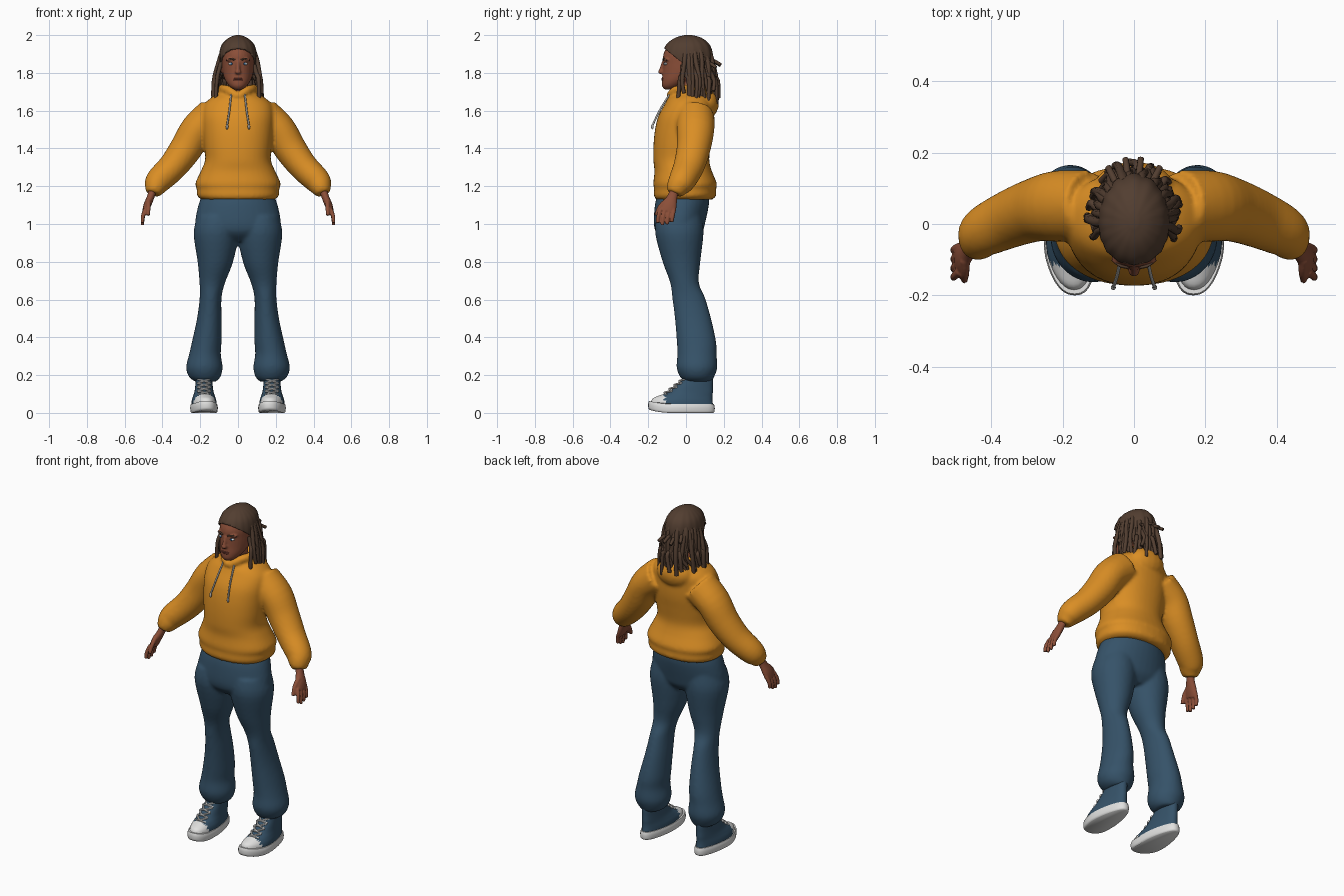
import bpy, bmesh, math, random
from mathutils import Vector, Matrix

random.seed(4)
cube = bpy.data.objects.get("Cube")
if cube:
    bpy.data.objects.remove(cube, do_unlink=True)


def material(name, *rgb):
    mat = bpy.data.materials.new(name)
    mat.use_nodes = True
    colour = (*rgb, 1)
    mat.diffuse_color = colour
    shader = next(n for n in mat.node_tree.nodes if n.type == 'BSDF_PRINCIPLED')
    shader.inputs["Base Color"].default_value = colour
    shader.inputs["Roughness"].default_value = 0.8
    return mat


ORANGE = material("orange_fleece", 0.70, 0.27, 0.018)
DENIM = material("blue_cloth", 0.036, 0.085, 0.14)
SKIN = material("brown_skin", 0.26, 0.078, 0.04)
HAIR = material("dark_brown_hair", 0.085, 0.048, 0.03)
WHITE = material("white_rubber", 0.75, 0.75, 0.74)
CORD = material("grey_cord", 0.45, 0.44, 0.42)
LIPS = material("lip_brown", 0.19, 0.05, 0.035)
IRIS = material("blue_iris", 0.04, 0.14, 0.3)


def spline(points, steps=4):
    """Smoothly resample a list of number tuples."""
    out, last = [], len(points) - 1
    for i in range(last):
        near = points[max(i - 1, 0)], points[i], points[i + 1], points[min(i + 2, last)]
        for k in range(steps):
            t = k / steps
            out.append([0.5 * (2 * q + (r - p) * t + (2 * p - 5 * q + 4 * r - s) * t ** 2
                               + (3 * q - p - 3 * r + s) * t ** 3) for p, q, r, s in zip(*near)])
    return out + [list(points[-1])]


def loft(bm, rings, n=24, follow=False, power=1.0, side=1):
    """Skin rings of (x, y, z, x radius, y radius); follow turns them along the path."""
    rings = spline(rings)
    centres = [Vector((side * r[0], r[1], r[2])) for r in rings]
    loops = []
    for i, (c, r) in enumerate(zip(centres, rings)):
        t, v = Vector((0, 0, 1)), Vector((0, 1, 0))
        if follow:
            t = (centres[min(i + 1, len(rings) - 1)] - centres[max(i - 1, 0)]).normalized()
            if abs(t.y) > 0.95:
                v = Vector((0, 0, 1))
            v = (v - t * v.dot(t)).normalized()
        u = v.cross(t)
        loop = []
        for k in range(n):
            a = math.tau * k / n
            cx, cy = (math.copysign(abs(f) ** power, f) for f in (math.cos(a), math.sin(a)))
            loop.append(bm.verts.new(c + u * cx * r[3] + v * cy * r[4]))
        loops.append(loop)
    for low, high in zip(loops, loops[1:]):
        for k in range(n):
            bm.faces.new((low[k], low[(k + 1) % n], high[(k + 1) % n], high[k]))
    bm.faces.new(loops[0])
    bm.faces.new(loops[-1])


def tube(bm, points, radius, n=8, tip=1.0, side=1):
    last = len(points) - 1
    sizes = [radius * (1 + (tip - 1) * i / last) for i in range(last + 1)]
    loft(bm, [(*p, s, s) for p, s in zip(points, sizes)], n, True, side=side)


def ball(bm, centre, size, side=1):
    place = Matrix.Translation((side * centre[0], centre[1], centre[2]))
    bmesh.ops.create_uvsphere(bm, u_segments=16, v_segments=10, radius=1,
                              matrix=place @ Matrix.Diagonal((*size, 1)))


def finish(name, bm, *mats, voxel=0, smooth=4):
    """Turn a bmesh into an object, optionally fusing its volumes."""
    bmesh.ops.recalc_face_normals(bm, faces=bm.faces)
    mesh = bpy.data.meshes.new(name)
    bm.to_mesh(mesh)
    bm.free()
    ob = bpy.data.objects.new(name, mesh)
    bpy.context.scene.collection.objects.link(ob)
    for m in mats:
        mesh.materials.append(m)
    if voxel:
        fuse = ob.modifiers.new("fuse", 'REMESH')
        fuse.mode, fuse.voxel_size, fuse.use_smooth_shade = 'VOXEL', voxel, True
        relax = ob.modifiers.new("relax", 'SMOOTH')
        relax.factor, relax.iterations = 0.5, smooth
    else:
        bpy.ops.object.select_all(action='DESELECT')
        ob.select_set(True)
        bpy.context.view_layer.objects.active = ob
        bpy.ops.object.shade_smooth_by_angle(angle=math.radians(50))
    return ob


# Hoodie: body, sleeves, collar and hood
bm = bmesh.new()
loft(bm, [(0, -.01, 1.13, .195, .15), (0, -.005, 1.15, .217, .165), (0, -.005, 1.185, .218, .164),
          (0, -.005, 1.215, .226, .168), (0, -.015, 1.28, .197, .152), (0, -.025, 1.34, .174, .148),
          (0, -.02, 1.42, .18, .152), (0, -.01, 1.5, .187, .154), (0, 0, 1.57, .19, .147),
          (0, .015, 1.63, .18, .13), (0, .02, 1.67, .14, .11), (0, .03, 1.7, .085, .075)], 40, power=.9)
for s in (1, -1):
    loft(bm, [(.13, .05, 1.57, .1, .1), (.215, .05, 1.5, .09, .1), (.275, .04, 1.4, .086, .09),
              (.345, .015, 1.305, .077, .082), (.418, -.02, 1.232, .07, .072),
              (.438, -.045, 1.195, .058, .06), (.45, -.06, 1.16, .038, .042)], follow=True, side=s)
    tube(bm, [(0, -.085, 1.672), (.045, -.06, 1.705), (.078, 0, 1.715), (.07, .07, 1.71),
              (0, .11, 1.7)], .023, 12, 1.2, s)
ball(bm, (0, .11, 1.64), (.11, .065, .08))
finish("hoodie", bm, ORANGE, voxel=.01)

# Drawstrings with knotted ends
bm = bmesh.new()
for s in (1, -1):
    tube(bm, [(.036, -.085, 1.69), (.046, -.14, 1.6), (.058, -.178, 1.52)], .005, side=s)
    ball(bm, (.058, -.178, 1.515), (.007, .007, .014), s)
finish("drawstrings", bm, CORD)

# Trousers: hips and two legs
bm = bmesh.new()
loft(bm, [(0, -.03, .91, .1, .08), (0, -.035, .95, .21, .12), (0, -.035, 1.0, .228, .135),
          (0, -.022, 1.1, .21, .143), (0, -.015, 1.16, .185, .135)], 36)
for s in (1, -1):
    loft(bm, [(.11, -.035, 1.04, .105, .12), (.115, -.035, .95, .12, .128), (.12, -.024, .8, .094, .1),
              (.136, -.008, .69, .068, .076), (.145, .014, .61, .058, .087), (.152, .037, .5, .065, .096),
              (.165, .055, .38, .078, .104), (.175, .058, .31, .084, .104), (.178, .058, .24, .097, .108),
              (.176, .059, .19, .083, .09), (.172, .065, .165, .055, .07)], 28, side=s)
finish("trousers", bm, DENIM, voxel=.01)


# Shoes: rubber sole, canvas upper with white toe cap, laces
def shape_shoe(bm, s):
    """Narrow the heel, lift the toe and set the shoe in place."""
    for v in bm.verts:
        v.co.x *= 1 - .22 * min(max((v.co.y + .04) / .15, 0), 1)
        lift = max(0, (-v.co.y - .08) / .12)
        v.co.z += .018 * lift ** 2
        v.co.x = s * (.18 + v.co.x - .014 * lift)


for s, label in ((1, "left"), (-1, "right")):
    bm = bmesh.new()
    loft(bm, [(0, -.024, 0, .066, .168), (0, -.024, .008, .072, .175), (0, -.024, .03, .074, .176),
              (0, -.024, .047, .07, .172)], 36, power=.85)
    shape_shoe(bm, s)
    finish(label + "_sole", bm, WHITE)
    bm = bmesh.new()
    loft(bm, [(0, -.022, .035, .068, .166), (0, -.018, .065, .066, .158), (0, 0, .088, .06, .14),
              (0, .024, .11, .055, .118), (0, .042, .14, .052, .1), (0, .058, .17, .05, .085),
              (0, .062, .2, .048, .08)], 36, power=.9)
    for f in bm.faces:
        f.material_index = int(f.calc_center_median().y < -.115)
    shape_shoe(bm, s)
    finish(label + "_shoe_upper", bm, DENIM, WHITE)
    bm = bmesh.new()
    for k in range(4):
        y, z = -.118 + .026 * k, .095 + .021 * k
        for way in (1, -1):
            tube(bm, [(-.034 * way, y + .016, z), (0, y + .004, z + .011),
                      (.034 * way, y + .036, z + .02)], .0055, 6)
    shape_shoe(bm, s)
    finish(label + "_laces", bm, WHITE)

    # Hand: wrist and palm, four fingers, thumb
    bm = bmesh.new()
    loft(bm, [(.447, -.055, 1.2, .022, .025), (.46, -.07, 1.15, .02, .026),
              (.48, -.088, 1.1, .02, .04), (.492, -.1, 1.065, .015, .042)], 16, True, side=s)
    for k in range(4):
        off = .023 * (k - 1.5)
        drop = .012 * abs(k - 1.3)
        tube(bm, [(.488, -.098 + off, 1.08), (.503, -.108 + off * 1.1, 1.035 + drop / 2),
                  (.506, -.113 + off * 1.1, .99 + drop)], .0125, 10, .75, s)
    tube(bm, [(.474, -.1, 1.125), (.474, -.138, 1.09), (.476, -.158, 1.045)], .015, 10, .65, s)
    finish(label + "_hand", bm, SKIN, voxel=.0045, smooth=2)

# Head: skull and jaw, neck, nose, ears
bm = bmesh.new()
loft(bm, [(0, -.085, 1.712, .022, .028), (0, -.074, 1.73, .046, .053), (0, -.045, 1.76, .067, .083),
          (0, -.01, 1.8, .081, .114), (0, 0, 1.85, .086, .122), (0, .005, 1.9, .087, .124),
          (0, .01, 1.95, .07, .1), (0, .01, 1.98, .035, .05)], 32)
loft(bm, [(0, .03, 1.62, .06, .062), (0, .012, 1.69, .05, .056), (0, 0, 1.77, .05, .06)])
ball(bm, (0, -.13, 1.805), (.017, .018, .012))
tube(bm, [(0, -.118, 1.86), (0, -.125, 1.835), (0, -.133, 1.81)], .01, 10, 1.2)
for s in (1, -1):
    ball(bm, (.088, .01, 1.83), (.012, .022, .03), s)
    ball(bm, (.036, -.1, 1.87), (.028, .018, .01), s)
finish("head", bm, SKIN, voxel=.0055, smooth=2)

# Eyes, brows and lips
parts = {k: bmesh.new() for k in ("eyes", "irises", "brows", "lips")}
for s in (1, -1):
    ball(parts["eyes"], (.036, -.106, 1.848), (.015, .011, .007), s)
    ball(parts["irises"], (.035, -.113, 1.848), (.007, .006, .0065), s)
    tube(parts["brows"], [(.016, -.121, 1.868), (.038, -.117, 1.875), (.06, -.1, 1.868)], .0045, side=s)
for z in (1.762, 1.769):
    ball(parts["lips"], (0, -.121, z), (.025, .009, .005))
for (name, part), mat in zip(parts.items(), (WHITE, IRIS, HAIR, LIPS)):
    finish(name, part, mat)

# Scalp hair: ridged shell cut along the hairline
bm = bmesh.new()
loft(bm, [(0, .05, 1.72, .08, .07), (0, .03, 1.78, .092, .1), (0, .01, 1.85, .098, .128),
          (0, .008, 1.9, .099, .132), (0, .01, 1.95, .085, .113), (0, .012, 1.985, .05, .07),
          (0, .012, 2.0, .012, .02)], 64)
for v in bm.verts:
    ridge = 1 + .015 * math.cos(16 * math.atan2(v.co.x, v.co.y))
    v.co.x *= ridge
    v.co.y *= ridge
bmesh.ops.bisect_plane(bm, geom=bm.verts[:] + bm.edges[:] + bm.faces[:], clear_outer=True,
                       plane_co=(0, -.125, 1.938), plane_no=(0, -1, -1.25))
shell = finish("scalp_hair", bm, HAIR).modifiers.new("thickness", 'SOLIDIFY')
shell.thickness, shell.offset = .014, -1


# Hanging locks around the sides and back
def around(angle, reach, z):
    return (.095 * reach * math.sin(angle), .012 - .12 * reach * math.cos(angle), z)


bm = bmesh.new()
count = 40
for i in range(count):
    a = math.radians(76 + 208 * i / (count - 1))
    top, low = random.uniform(1.82, 1.92), random.uniform(1.62, 1.71)
    reach = random.uniform(1.12, 1.35)
    tube(bm, [around(a, .9, top), around(a, 1.08, top - .05), around(a + random.uniform(-.1, .1), reach, 1.76),
              around(a + random.uniform(-.15, .15), reach + .05, low)], random.uniform(.012, .016), 8, .75)
for degrees in (148, 172, 190, 212):
    a = math.radians(degrees)
    z = random.uniform(1.84, 1.9)
    tube(bm, [around(a, .85, z), around(a, 1.15, z - .01), around(a, 1.45, z - .03)], .011, 8, .8)
finish("hair_locks", bm, HAIR)
